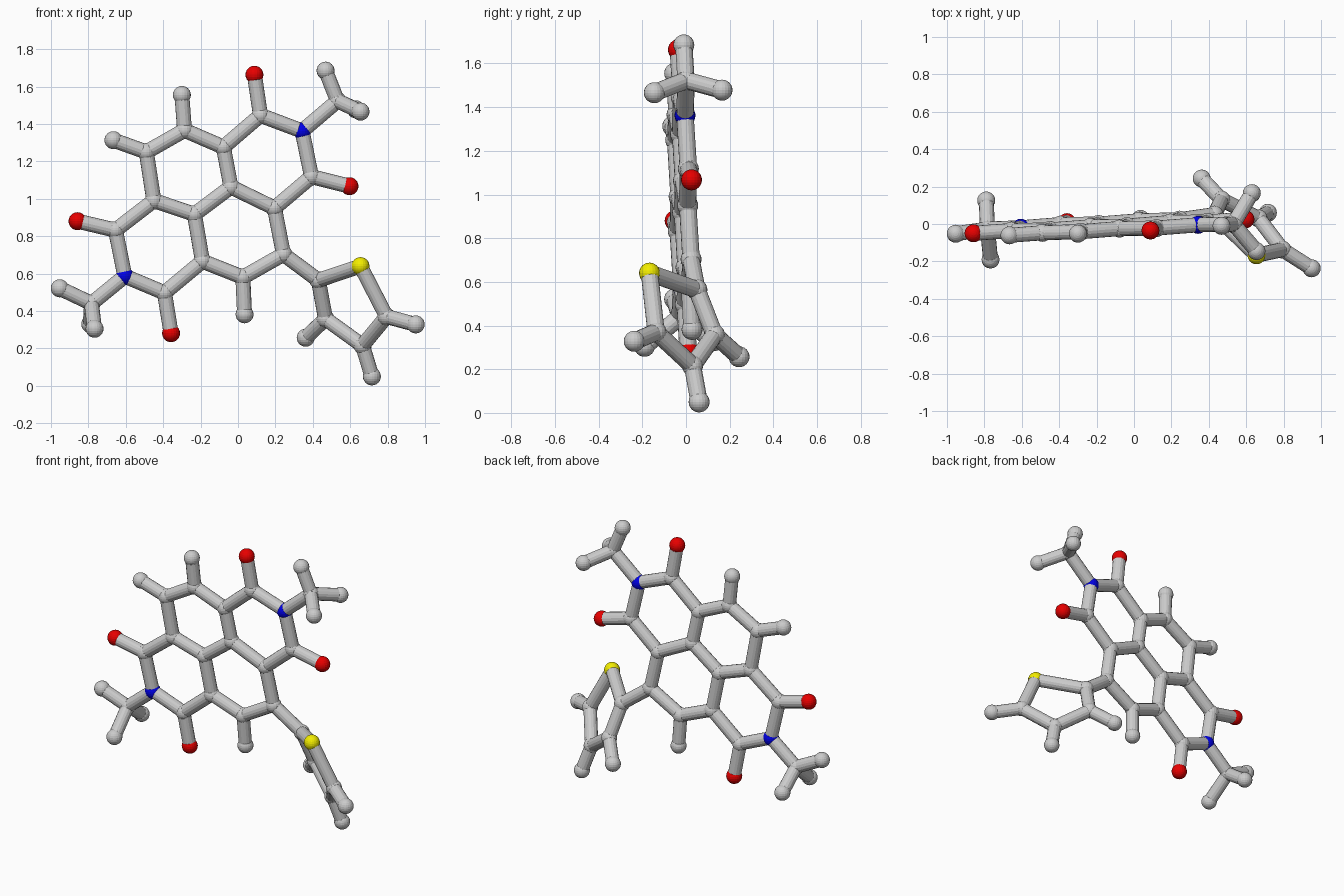
import bpy, bmesh
from mathutils import Vector, Matrix

if "Cube" in bpy.data.objects:
    bpy.data.objects.remove(bpy.data.objects["Cube"])

BALL_R, STICK_R = 0.048, 0.04


def flat(x, z):
    # point on the slightly tilted plane of the fused rings
    return (x, 0.045 + 0.058 * x - 0.051 * z, z)


# Atoms: name -> position
atoms = {
    # fused ring carbons
    "Ca": flat(-0.286, 1.366), "Cb": flat(-0.49, 1.25), "Cc": flat(-0.45, 0.99),
    "Cd": flat(-0.233, 0.917), "Ce": flat(-0.038, 1.063), "Cf": flat(-0.078, 1.276),
    "Cg": flat(0.12, 1.446), "Ch": flat(0.393, 1.118), "Ci": flat(0.195, 0.95),
    "Cj": flat(0.243, 0.703), "Ck": flat(0.026, 0.58), "Cl": flat(-0.19, 0.666),
    "Cm": flat(-0.393, 0.497), "Cn": flat(-0.655, 0.832),
    "N1": flat(0.343, 1.362), "N2": flat(-0.605, 0.586),
    # oxygens and edge hydrogens
    "O1": flat(0.088, 1.663), "O2": flat(0.596, 1.067),
    "O3": flat(-0.858, 0.88), "O4": flat(-0.358, 0.281),
    "H1": flat(-0.30, 1.555), "H2": flat(-0.666, 1.313), "H3": flat(0.035, 0.382),
    # methyl groups
    "Cp": (0.532, 0.0, 1.523), "H4": (0.468, -0.01, 1.685),
    "H5": (0.655, -0.145, 1.466), "H6": (0.63, 0.165, 1.478),
    "Cq": (-0.783, -0.027, 0.44), "H7": (-0.953, -0.052, 0.521),
    "H8": (-0.767, -0.19, 0.305), "H9": (-0.79, 0.126, 0.33),
    # sulphur ring
    "Cr": (0.43, 0.05, 0.564), "S1": (0.655, -0.167, 0.64), "Cs": (0.794, -0.137, 0.37),
    "Ct": (0.666, 0.03, 0.215), "Cu": (0.468, 0.13, 0.358),
    "Ha": (0.362, 0.243, 0.257), "Hb": (0.716, 0.06, 0.05), "Hc": (0.95, -0.237, 0.328),
}
atoms = {k: Vector(v) for k, v in atoms.items()}

# Chains of bonded atoms
chains = {
    "core_rings": ["Ca Cb Cc Cd Ce Cf Ca", "Ce Ci Cj Ck Cl Cd"],
    "upper_imide_ring": ["Cf Cg N1 Ch Ci", "Cg O1", "Ch O2"],
    "lower_imide_ring": ["Cl Cm N2 Cn Cc", "Cm O4", "Cn O3"],
    "ring_hydrogen": ["Ca H1", "Cb H2", "Ck H3"],
    "upper_methyl": ["N1 Cp H4", "Cp H5", "Cp H6"],
    "lower_methyl": ["N2 Cq H7", "Cq H8", "Cq H9"],
    "sulphur_ring": ["Cj Cr S1 Cs Ct Cu Cr", "Cu Ha", "Ct Hb", "Cs Hc"],
}


def finish(bm, name, color=None):
    me = bpy.data.meshes.new(name)
    bm.to_mesh(me)
    bm.free()
    ob = bpy.data.objects.new(name, me)
    bpy.context.collection.objects.link(ob)
    if color:
        mat = bpy.data.materials.new(name)
        mat.diffuse_color = color
        mat.use_nodes = True
        mat.node_tree.nodes["Principled BSDF"].inputs["Base Color"].default_value = mat.diffuse_color
        me.materials.append(mat)


def stick(bm, a, b):
    d = b - a
    rot = d.to_track_quat('Z', 'Y').to_matrix().to_4x4()
    bmesh.ops.create_cone(bm, cap_ends=True, segments=16, radius1=STICK_R, radius2=STICK_R,
                          depth=d.length, matrix=Matrix.Translation((a + b) / 2) @ rot)


# Bonds, one object per group
for group, paths in chains.items():
    bm = bmesh.new()
    for path in paths:
        names = path.split()
        for p, q in zip(names, names[1:]):
            stick(bm, atoms[p], atoms[q])
    finish(bm, group + "_bonds")

# Atom balls, one object per element
elements = {
    "C": ("carbon_atoms", None),
    "H": ("hydrogen_atoms", None),
    "N": ("nitrogen_atoms", (0.0, 0.0, 0.8, 1)),
    "O": ("oxygen_atoms", (0.8, 0.0, 0.0, 1)),
    "S": ("sulphur_atom", (0.9, 0.85, 0.0, 1)),
}
for letter, (name, color) in elements.items():
    bm = bmesh.new()
    for key, pos in atoms.items():
        if key[0] == letter:
            bmesh.ops.create_uvsphere(bm, u_segments=20, v_segments=12, radius=BALL_R,
                                      matrix=Matrix.Translation(pos))
    finish(bm, name, color)
